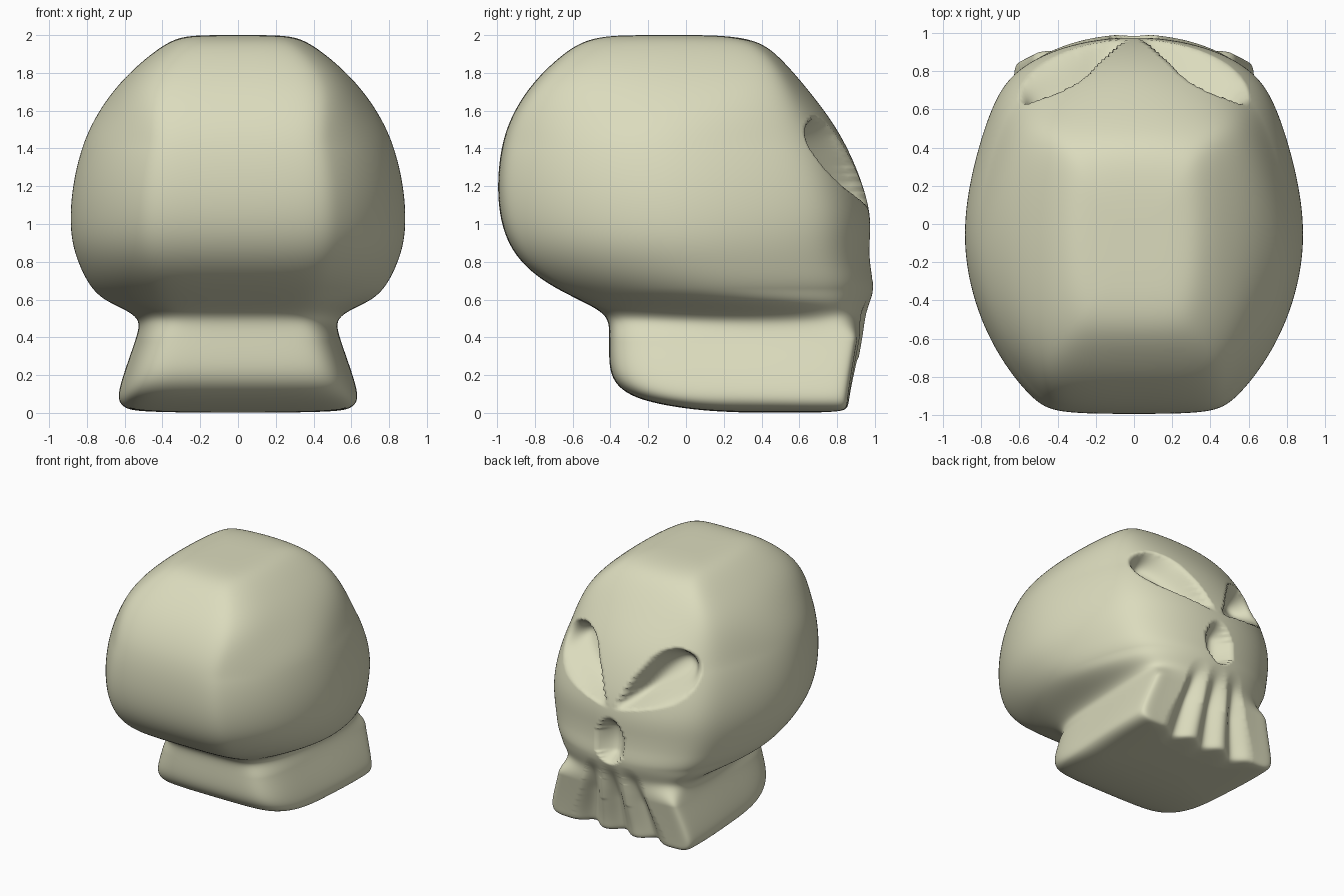
import bpy
import bmesh
import math
from mathutils import Vector

if "Cube" in bpy.data.objects:
    bpy.data.objects.remove(bpy.data.objects["Cube"])

STEPS = 16  # samples per control span


def smooth(low, high, value):
    """Ease from 0 to 1 while value goes from low to high."""
    t = min(max((value - low) / (high - low), 0), 1)
    return t * t * (3 - 2 * t)


def spline(points):
    """Uniform cubic B-spline through a padded list of control vectors."""
    result = []
    for a, b, c, d in zip(points, points[1:], points[2:], points[3:]):
        for step in range(STEPS):
            t = step / STEPS
            result.append((a * (1 - t) ** 3 + b * (3 * t**3 - 6 * t**2 + 4)
                           + c * (3 * t + 3 * t**2 - 3 * t**3 + 1) + d * t**3) / 6)
    return result


def outline(half):
    """Mirror half a plan outline, smooth it and scale it to a unit box."""
    half = [Vector(p) for p in half]
    loop = half + [Vector((-p.x, p.y)) for p in reversed(half[1:-1])]
    loop = spline([loop[-1]] + loop + loop[:2])
    wide = max(p.x for p in loop)
    low, high = min(p.y for p in loop), max(p.y for p in loop)
    return [Vector((p.x / wide, 2 * (p.y - low) / (high - low) - 1)) for p in loop]


# Plan outlines from the nape round to the face
crown_plan = outline([(0, -1), (.62, -1), (.82, -.88), (.95, -.6), (1, -.2), (1, .2),
                      (.96, .6), (.88, .85), (.72, .94), (.35, .99), (0, 1)])
skull_plan = outline([(0, -1), (.46, -1), (.59, -.93), (.77, -.73), (.92, -.46), (1, -.12),
                      (.96, .22), (.84, .6), (.71, .81), (.4, .95), (0, 1)])
jaw_plan = outline([(0, -1), (.53, -1), (.8, -.95), (.94, -.7), (.97, -.2), (1, .35),
                    (1, .82), (.98, .95), (.8, .95), (.4, .98), (0, 1)])

# Height, half width, back and front of the head, from crown to chin
rows = [Vector(r) for r in (
    (2, .02, -.1, 0), (2, .16, -.28, .08), (1.995, .28, -.43, .24), (1.965, .37, -.56, .4),
    (1.87, .5, -.69, .51), (1.72, .66, -.84, .64), (1.5, .8, -.965, .81),
    (1.25, .87, -1, .925), (1.05, .89, -.99, .98), (.9, .88, -.945, .975),
    (.78, .84, -.86, .98), (.68, .79, -.73, 1), (.6, .72, -.57, .98),
    (.54, .58, -.45, .96), (.49, .52, -.41, .95), (.42, .53, -.405, .94),
    (.28, .58, -.41, .915), (.16, .62, -.39, .895), (.07, .64, -.27, .88),
    (.02, .6, 0, .87), (.005, .5, .2, .82), (0, .1, .4, .6))]
rings = spline([rows[0]] + rows + [rows[-1]])


def socket(x, z, inner, outer, width, depth, taper, rims):
    """Depth of a teardrop hollow whose two sides have their own slopes."""
    axis = Vector(outer) - Vector(inner)
    offset = Vector((x, z)) - Vector(inner)
    along = offset.dot(axis) / axis.length_squared
    if not 0 < along < 1:
        return 0
    across = (axis.x * offset.y - axis.y * offset.x) / axis.length
    half = width * math.sin(math.pi * along**taper) ** .6
    edge = 1 - abs(across) / max(half, .001)
    ends = smooth(0, .3, along) * smooth(0, .2, 1 - along)
    return depth * ends * smooth(0, rims[0] if across > 0 else rims[1], edge)


def carve(x, y, z):
    """Hollow the eyes and nose and groove the teeth on the face side."""
    if y < .4:
        return y
    eye = socket(abs(x), z, (.02, 1.06), (.57, 1.5), .195, .21, 1.9, (.65, .95))
    nose = socket(x, z, (0, 1.02), (0, .62), .13, .14, 1.2, (.8, .8))
    spread = .04 + .03 * smooth(.4, .05, z)
    teeth = sum(math.exp(-((x - place * (1.15 - .8 * z)) / spread) ** 2)
                for place in (-.24, 0, .24))
    teeth *= smooth(.64, .3, z) * smooth(.55, .84, y) * .1
    return y - eye - nose - teeth


# Loft the head, blending the three plans by height
bm = bmesh.new()
loops, carved = [], []
for z, width, back, front in rings:
    crown, jaw = smooth(1.4, 1.92, z), smooth(.66, .38, z)
    loop = []
    for top, mid, low in zip(crown_plan, skull_plan, jaw_plan):
        plan = mid.lerp(top, crown).lerp(low, jaw)
        x, y = plan.x * width, (back + front) / 2 + plan.y * (front - back) / 2
        vert = bm.verts.new((x, carve(x, y, z), z))
        if y - vert.co.y > .001:
            carved.append(vert)
        loop.append(vert)
    loops.append(loop)
for upper, lower in zip(loops, loops[1:]):
    for i in range(len(upper)):
        bm.faces.new((upper[i - 1], lower[i - 1], lower[i], upper[i]))
bm.faces.new(loops[0])
bm.faces.new(loops[-1][::-1])

# Relax the carved hollows
for _ in range(16):
    bmesh.ops.smooth_vert(bm, verts=carved, factor=.5,
                          use_axis_x=True, use_axis_y=True, use_axis_z=True)
bmesh.ops.recalc_face_normals(bm, faces=bm.faces)
for face in bm.faces:
    face.smooth = True
mesh = bpy.data.meshes.new("skull")
bm.to_mesh(mesh)
bm.free()
skull = bpy.data.objects.new("skull", mesh)
bpy.context.collection.objects.link(skull)

# Bone colour
bone = bpy.data.materials.new("pale bone")
bone.use_nodes = True
bone.diffuse_color = (.71, .71, .51, 1)
bone.node_tree.nodes["Principled BSDF"].inputs["Base Color"].default_value = (.71, .71, .51, 1)
mesh.materials.append(bone)
